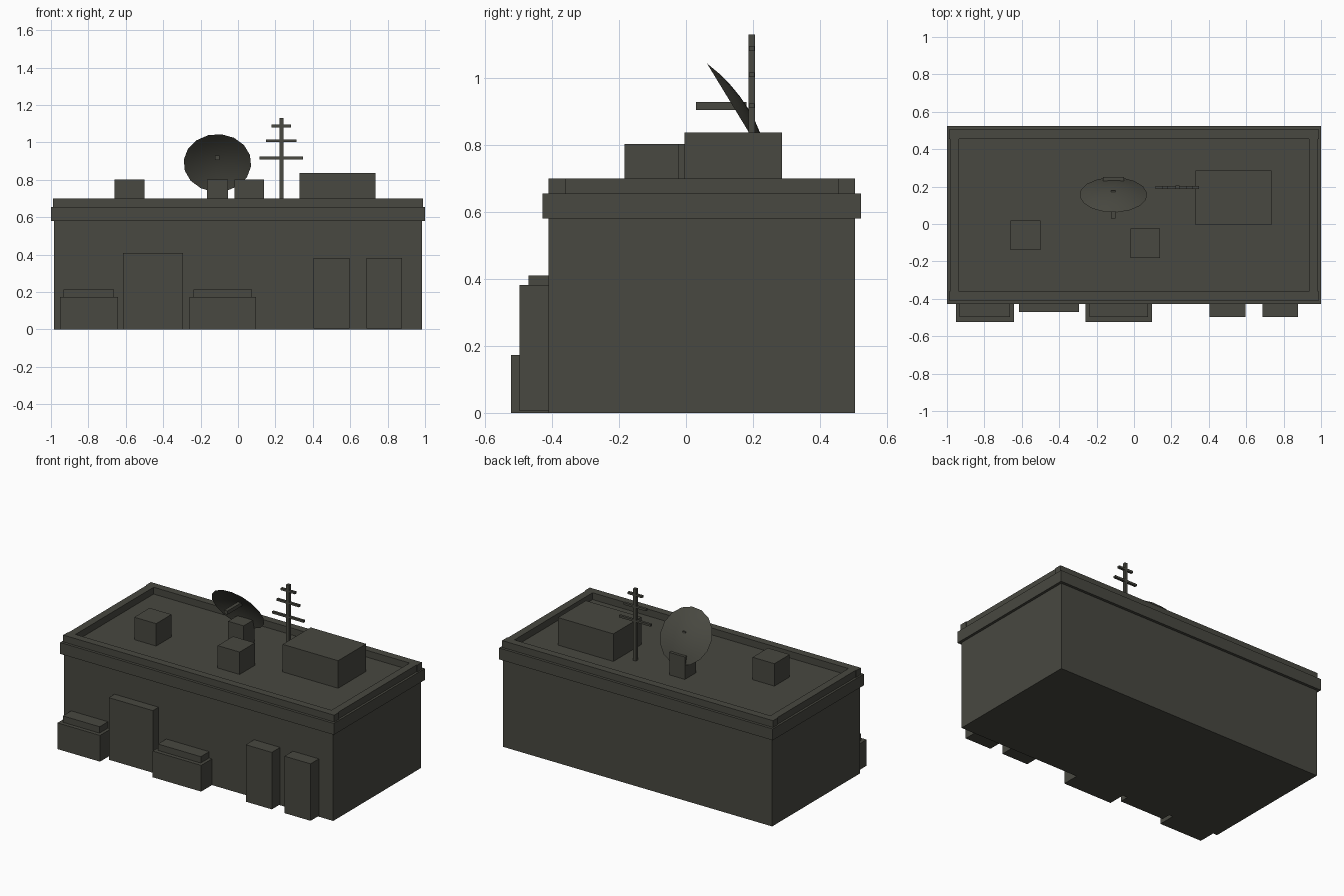
import bpy
import bmesh
import math
from mathutils import Matrix, Vector

if "Cube" in bpy.data.objects:
    bpy.data.objects.remove(bpy.data.objects["Cube"], do_unlink=True)

# Single dark grey paint
paint = bpy.data.materials.new("dark_olive_grey")
paint.use_nodes = True
COLOR = (0.065, 0.065, 0.052, 1)
paint.diffuse_color = COLOR
paint.node_tree.nodes["Principled BSDF"].inputs["Base Color"].default_value = COLOR


def finish(name, bm):
    mesh = bpy.data.meshes.new(name)
    bm.to_mesh(mesh)
    bm.free()
    mesh.materials.append(paint)
    obj = bpy.data.objects.new(name, mesh)
    bpy.context.collection.objects.link(obj)
    return obj


def box(name, x, y, z):
    """Box from (min, max) pairs on each axis."""
    lo, hi = Vector((x[0], y[0], z[0])), Vector((x[1], y[1], z[1]))
    bm = bmesh.new()
    bmesh.ops.create_cube(bm, size=1, matrix=Matrix.Translation((lo + hi) / 2)
                          @ Matrix.Diagonal((*(hi - lo), 1)))
    return finish(name, bm)


# Building shell
FRONT, BACK, ROOF = -0.41, 0.505, 0.655
WALL = 0.05
TOP = 0.7
box("main_walls", (-0.983, 0.983), (FRONT, BACK), (0, 0.58))
box("cornice", (-1, 1), (FRONT - 0.018, BACK + 0.018), (0.58, ROOF))

# Parapet around the roof
box("front_parapet", (-0.99, 0.99), (FRONT, FRONT + WALL), (ROOF, TOP))
box("back_parapet", (-0.99, 0.99), (BACK - WALL, BACK), (ROOF, TOP))
for side, sign in (("left", 1), ("right", -1)):
    xs = sorted((sign * 0.935, sign * 0.985))
    box(side + "_parapet", xs, (FRONT + WALL, BACK - WALL), (ROOF, TOP))

# Roof boxes
box("large_roof_unit", (0.33, 0.735), (-0.005, 0.287), (ROOF, 0.837))
box("right_vent", (-0.66, -0.5), (-0.14, 0.02), (ROOF, 0.803))
box("middle_vent", (-0.02, 0.14), (-0.183, -0.023), (ROOF, 0.803))

# Entrance, planters and lockers along the front
box("entrance", (-0.615, -0.293), (-0.47, FRONT), (0, 0.41))
for name, x0, x1 in (("right_planter", -0.953, -0.642), ("middle_planter", -0.258, 0.097)):
    box(name, (x0, x1), (-0.523, FRONT), (0, 0.173))
    box(name + "_fill", (x0 + 0.021, x1 - 0.021), (-0.497, FRONT), (0.173, 0.215))
for name, x0 in (("inner_locker", 0.405), ("outer_locker", 0.688)):
    box(name, (x0, x0 + 0.19), (-0.497, FRONT), (0.006, 0.382))

# Antenna mast with three crossbars
MAST = 0.232
box("mast", (MAST - 0.01, MAST + 0.01), (0.186, 0.206), (ROOF, 1.13))
for i, (half, z) in enumerate(((0.116, 0.917), (0.082, 1.01), (0.052, 1.088))):
    box(f"crossbar_{i + 1}", (MAST - half, MAST + half), (0.188, 0.204), (z - 0.007, z + 0.007))

# Dish: shallow bowl tipped forward, on a block with a feed arm
DISH_X = -0.11
box("dish_base", (DISH_X - 0.057, DISH_X + 0.057), (0.135, 0.25), (ROOF, 0.803))
box("feed_arm", (DISH_X - 0.012, DISH_X + 0.012), (0.03, 0.18), (0.905, 0.929))

RADIUS, DEPTH, SIDES, RINGS = 0.181, 0.035, 16, 4
bm = bmesh.new()
apex = bm.verts.new((0, 0, DEPTH))
rings = []
for k in range(1, RINGS + 1):
    r = k / RINGS
    turn = [2 * math.pi * (s + 0.3) / SIDES for s in range(SIDES)]
    rings.append([bm.verts.new((RADIUS * r * math.cos(a), RADIUS * r * math.sin(a),
                                DEPTH * (1 - r * r))) for a in turn])
for s in range(SIDES):
    n = (s + 1) % SIDES
    bm.faces.new((apex, rings[0][s], rings[0][n]))
    for inner, outer in zip(rings, rings[1:]):
        bm.faces.new((inner[s], outer[s], outer[n], inner[n]))
dish = finish("dish", bm)
dish.location = (DISH_X, 0.156, 0.89)
dish.rotation_euler = Vector((0, 0.855, 0.52)).to_track_quat("Z", "X").to_euler()
for poly in dish.data.polygons:
    poly.use_smooth = True
